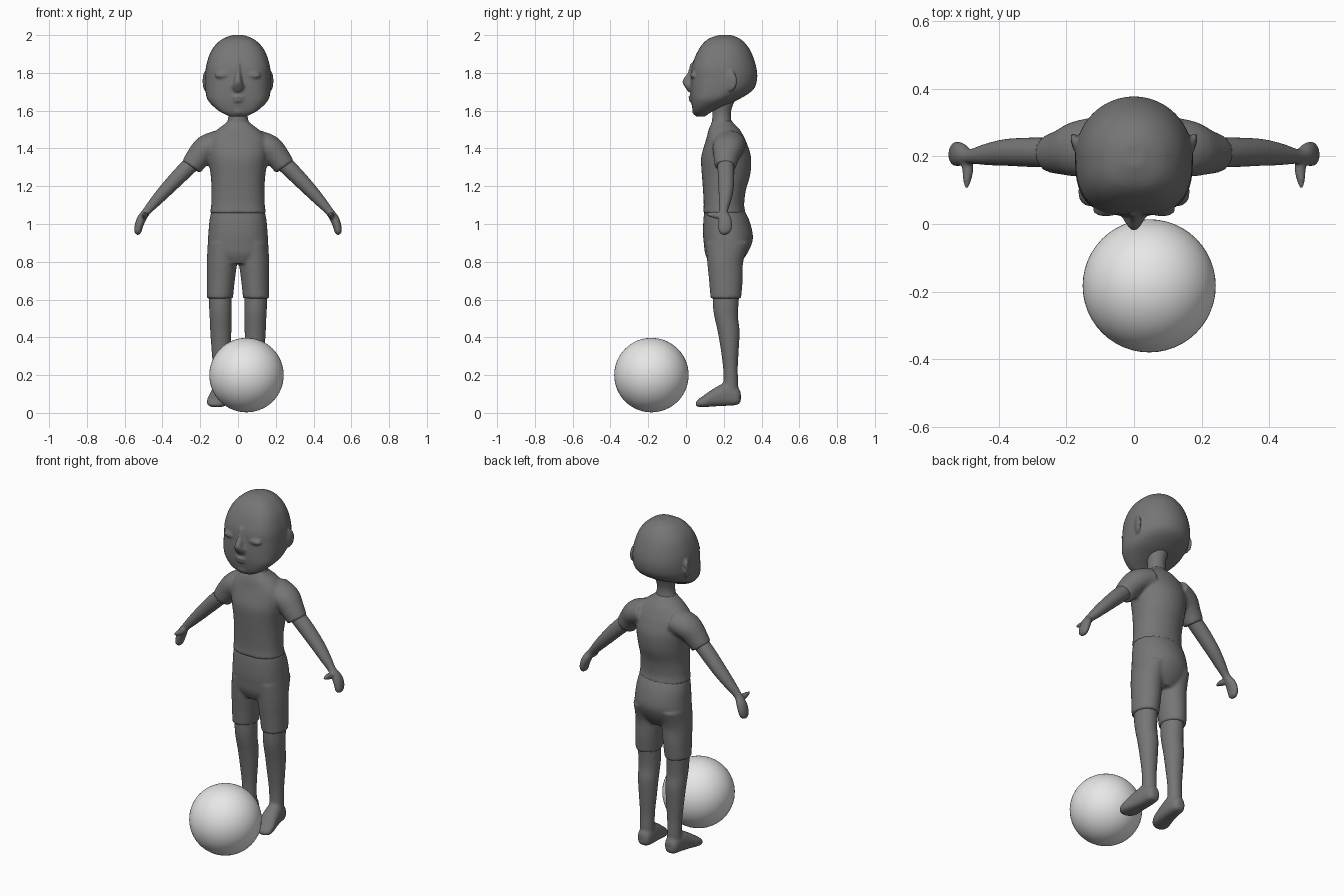
import bpy, bmesh, math
from mathutils import Vector, Matrix


def material(name, value):
    m = bpy.data.materials.new(name)
    m.diffuse_color = (value, value, value, 1)
    return m


GREY = material("clay_grey", 0.18)
PALE = material("ball_pale_grey", 0.8)


def spline(pts, steps):
    """Catmull-Rom through stations of any length."""
    out = []
    for i in range(len(pts) - 1):
        a, b, c, d = pts[max(i - 1, 0)], pts[i], pts[i + 1], pts[min(i + 2, len(pts) - 1)]
        for k in range(steps):
            t = k / steps
            out.append([0.5 * (2 * q + (r - p) * t + (2 * p - 5 * q + 4 * r - s) * t * t
                               + (3 * q - p - 3 * r + s) * t ** 3)
                        for p, q, r, s in zip(a, b, c, d)])
    return out + [list(pts[-1])]


def loft(bm, stations, depth, axis=None, p_neg=2.0, sx=1, n=32, steps=4):
    """Skin of rings (x, y, z, half width, half depth); p_neg squares the -depth half."""
    st = spline(stations, steps)
    depth = Vector(depth)
    rings = []
    for i, (x, y, z, u, v) in enumerate(st):
        a, b = st[max(i - 1, 0)], st[min(i + 1, len(st) - 1)]
        tangent = Vector(axis) if axis else Vector(b[:3]) - Vector(a[:3])
        side = tangent.cross(depth).normalized()
        dep = side.cross(tangent).normalized()
        if dep.dot(depth) < 0:
            dep.negate()
        ring = []
        for k in range(n):
            t = 2 * math.pi * k / n
            c, s = math.cos(t), math.sin(t)
            e = 2 / (p_neg if s < 0 else 2.0)
            co = Vector((x, y, z)) + side * u * math.copysign(abs(c) ** e, c) \
                + dep * v * math.copysign(abs(s) ** e, s)
            ring.append(bm.verts.new((co.x * sx, co.y, co.z)))
        rings.append(ring)
    for r, q in zip(rings, rings[1:]):
        for k in range(n):
            bm.faces.new((r[k], r[(k + 1) % n], q[(k + 1) % n], q[k]))
    bm.faces.new(rings[0])
    bm.faces.new(rings[-1])


def stack(bm, levels, **kw):
    """Loft of level rings given as (z, x, front y, back y, half width)."""
    loft(bm, [(x, (f + b) / 2, z, w, (b - f) / 2) for z, x, f, b, w in levels],
         (0, 1, 0), axis=(0, 0, 1), **kw)


def blob(bm, centre, radii, rot=0.0):
    m = Matrix.Translation(centre) @ Matrix.Rotation(rot, 4, 'Z') @ Matrix.Diagonal((*radii, 1))
    bmesh.ops.create_uvsphere(bm, u_segments=24, v_segments=16, radius=1, matrix=m)


def finish(bm, name, mat, voxel=0.0, smooth=3):
    bmesh.ops.recalc_face_normals(bm, faces=bm.faces)
    me = bpy.data.meshes.new(name)
    bm.to_mesh(me)
    bm.free()
    me.materials.append(mat)
    ob = bpy.data.objects.new(name, me)
    bpy.context.collection.objects.link(ob)
    bpy.context.view_layer.objects.active = ob
    for o in bpy.context.selected_objects:
        o.select_set(False)
    ob.select_set(True)
    if voxel:
        # Fuse overlapping volumes into one soft skin
        r = ob.modifiers.new("fuse", 'REMESH')
        r.mode, r.voxel_size, r.use_smooth_shade = 'VOXEL', voxel, True
        s = ob.modifiers.new("soften", 'SMOOTH')
        s.factor, s.iterations = 0.5, smooth
        bpy.ops.object.shade_smooth()
    else:
        bpy.ops.object.shade_smooth_by_angle(angle=math.radians(45))
    return ob


# Head with nose, lips, closed eyelids and ears
bm = bmesh.new()
stack(bm, [(2.0, 0, .17, .24, .03), (1.975, 0, .11, .295, .09), (1.92, 0, .065, .34, .14),
           (1.84, 0, .032, .37, .168), (1.77, 0, .026, .377, .174), (1.71, 0, .024, .355, .173),
           (1.66, 0, .026, .28, .162), (1.62, 0, .032, .19, .128), (1.59, 0, .04, .13, .088),
           (1.568, 0, .055, .10, .04)], p_neg=2.8, n=48)
stack(bm, [(1.85, 0, .022, .06, .012), (1.80, 0, .008, .06, .016), (1.757, 0, -.02, .06, .022),
           (1.725, 0, -.006, .06, .034), (1.70, 0, .012, .06, .022)], n=24)
blob(bm, (0, .03, 1.672), (.036, .017, .010))
blob(bm, (0, .032, 1.654), (.030, .017, .010))
blob(bm, (0, .06, 1.60), (.045, .028, .028))
for s in (1, -1):
    blob(bm, (s * .082, .040, 1.787), (.040, .018, .017))
    blob(bm, (s * .172, .235, 1.757), (.012, .036, .055), rot=-s * .3)
finish(bm, "head", GREY, .007)

# Neck
bm = bmesh.new()
stack(bm, [(1.68, 0, .12, .27, .065), (1.62, 0, .135, .245, .052),
           (1.57, 0, .14, .237, .05), (1.50, 0, .13, .25, .07)])
finish(bm, "neck", GREY)

# Shirt: torso fused with short sleeves
bm = bmesh.new()
stack(bm, [(1.55, 0, .142, .24, .05), (1.53, 0, .133, .255, .07), (1.50, 0, .12, .285, .11),
           (1.46, 0, .11, .307, .15), (1.42, 0, .098, .325, .16), (1.35, 0, .08, .345, .157),
           (1.26, 0, .084, .34, .145), (1.18, 0, .09, .317, .14), (1.10, 0, .094, .308, .142),
           (1.055, 0, .09, .317, .149)], p_neg=2.4, n=48)
for s in (1, -1):
    loft(bm, [(.09, .235, 1.43, .07, .085), (.165, .222, 1.403, .07, .083),
              (.21, .213, 1.355, .064, .068), (.248, .208, 1.302, .057, .056)],
         (0, 1, 0), sx=s)
finish(bm, "shirt", GREY, .009, 4)

# Shorts: hips fused with two wide legs
bm = bmesh.new()
stack(bm, [(1.075, 0, .098, .308, .140), (1.02, 0, .092, .335, .151), (.95, 0, .09, .353, .157),
           (.90, 0, .094, .35, .160), (.84, 0, .102, .322, .155), (.79, 0, .125, .285, .10)],
      p_neg=2.4, n=48)
for s in (1, -1):
    stack(bm, [(.90, .083, .105, .335, .077), (.80, .085, .112, .303, .080),
               (.70, .091, .122, .300, .074), (.605, .096, .13, .292, .069)], sx=s)
finish(bm, "shorts", GREY, .009, 3)

for s, side in ((1, "left"), (-1, "right")):
    # Bare arm running into a mitten hand with a thumb
    bm = bmesh.new()
    loft(bm, [(.20, .21, 1.36, .043, .043), (.29, .212, 1.275, .043, .044),
              (.375, .212, 1.187, .037, .040), (.435, .206, 1.122, .030, .032),
              (.485, .20, 1.065, .022, .022), (.512, .206, 1.025, .024, .034),
              (.526, .207, .985, .022, .036), (.530, .20, .957, .018, .028),
              (.530, .197, .943, .006, .010)], (0, 1, 0), sx=s)
    loft(bm, [(.50, .205, 1.045, .018, .018), (.492, .165, 1.045, .017, .018),
              (.494, .13, 1.05, .012, .013), (.496, .107, 1.052, .005, .006)],
         (0, 0, 1), sx=s, n=20)
    finish(bm, side + "_arm", GREY, .006, 3)

    # Lower leg fused with the foot
    bm = bmesh.new()
    stack(bm, [(.66, .094, .14, .285, .060), (.56, .093, .143, .277, .060),
               (.50, .092, .152, .276, .058), (.43, .091, .168, .284, .056),
               (.33, .090, .185, .279, .050), (.23, .090, .197, .274, .042),
               (.15, .090, .198, .277, .040), (.08, .090, .20, .275, .040)], sx=s)
    loft(bm, [(.09, .290, .085, .018, .025), (.09, .272, .09, .038, .047),
              (.092, .22, .10, .046, .062), (.10, .16, .086, .051, .051),
              (.11, .10, .064, .055, .033), (.117, .065, .052, .040, .020),
              (.119, .052, .048, .015, .009)], (0, 0, 1), axis=(0, -1, 0), p_neg=3, sx=s)
    finish(bm, side + "_leg", GREY, .008, 3)

# Ball
bm = bmesh.new()
blob(bm, (0, 0, 0), (.197, .197, .197))
bmesh.ops.subdivide_edges(bm, edges=bm.edges, cuts=1, use_grid_fill=True)
for v in bm.verts:
    v.co = v.co.normalized() * .197 + Vector((.045, -.183, .2))
finish(bm, "ball", PALE)
